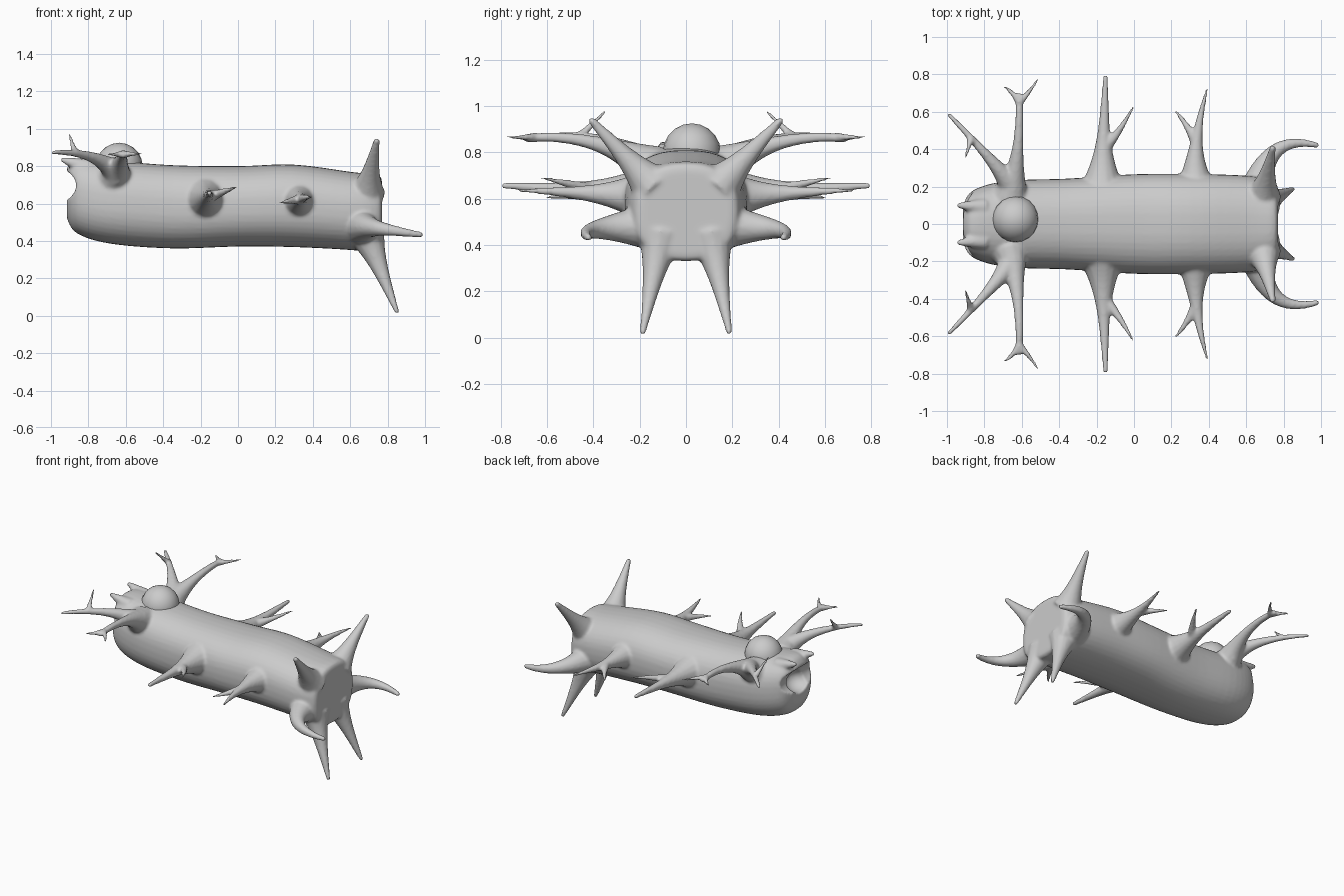
import bpy, bmesh, math
from mathutils import Vector

if "Cube" in bpy.data.objects:
    bpy.data.objects.remove(bpy.data.objects["Cube"])

grey = bpy.data.materials.new("pale_grey")
grey.diffuse_color = (0.6, 0.6, 0.6, 1)
grey.use_nodes = True
grey.node_tree.nodes["Principled BSDF"].inputs["Base Color"].default_value = grey.diffuse_color


def make_object(name, bm):
    bmesh.ops.recalc_face_normals(bm, faces=bm.faces[:])
    me = bpy.data.meshes.new(name)
    bm.to_mesh(me)
    bm.free()
    me.materials.append(grey)
    for p in me.polygons:
        p.use_smooth = True
    ob = bpy.data.objects.new(name, me)
    bpy.context.collection.objects.link(ob)
    return ob


def bridge(bm, rings):
    """Skin a row of rings into a closed solid."""
    n = len(rings[0])
    for a, b in zip(rings, rings[1:]):
        for i in range(n):
            bm.faces.new((a[i], a[(i + 1) % n], b[(i + 1) % n], b[i]))
    bm.faces.new(rings[0][::-1])
    bm.faces.new(rings[-1])


def limb(bm, start, end, root, shaft, tip, mid=None, n=14, steps=20):
    """Bent limb, flared at the root and tapering to the tip.
    Returns functions for its centre line and shaft radius."""
    s, e = Vector(start), Vector(end)
    ctrl = 2 * Vector(mid) - (s + e) / 2 if mid else (s + e) / 2

    def at(t):
        return s * (1 - t) ** 2 + ctrl * 2 * t * (1 - t) + e * t * t

    def radius(t):
        return shaft + (tip - shaft) * t

    rings = []
    for i in range(steps + 2):
        t = min(i / steps, 1)
        r = max(radius(t) + (root - shaft) * (1 - t) ** 4, 0.007)
        d = (at(t + 0.01) - at(t - 0.01)).normalized()
        c = at(t)
        if i > steps:  # rounded tip
            c, r = c + d * r * 0.6, r * 0.5
        up = Vector((0, 0, 1)) if abs(d.z) < 0.85 else Vector((0, 1, 0))
        u = d.cross(up).normalized()
        v = u.cross(d)
        rings.append([bm.verts.new(c + r * (math.cos(k * math.tau / n) * u
                      + math.sin(k * math.tau / n) * v)) for k in range(n)])
    bridge(bm, rings)
    return at, radius


def fork(bm, parent, t, end, sag=0.0):
    """Side prong leaving a parent limb at t, bowed along the parent."""
    at, radius = parent
    s, e = at(t), Vector(end)
    along = (at(t) - at(t - 0.1)).normalized()
    r = radius(t)
    limb(bm, s, e, r * 1.15, r * 0.95, 0.007, (s + e) / 2 + along * sag)


def ball(bm, centre, radii, seg=32):
    made = bmesh.ops.create_uvsphere(bm, u_segments=seg, v_segments=seg // 2, radius=1)
    for v in made["verts"]:
        v.co = Vector(centre) + Vector([a * b for a, b in zip(v.co, radii)])


def spline(pts, steps=5):
    """Catmull-Rom through the given vectors."""
    p = [Vector(q) for q in pts]
    p = [p[0]] + p + [p[-1]]
    out = []
    for a, b, c, d in zip(p, p[1:], p[2:], p[3:]):
        for i in range(steps):
            t = i / steps
            out.append(b + 0.5 * ((c - a) * t + (2 * a - 5 * b + 4 * c - d) * t * t
                                  + (3 * b - a - 3 * c + d) * t ** 3))
    return out + [p[-1]]


# Trunk stations: x, bottom z, top z, half width
stations = [(-0.915, 0.52, 0.79, 0.10), (-0.86, 0.44, 0.84, 0.18), (-0.68, 0.385, 0.83, 0.23),
            (-0.35, 0.36, 0.805, 0.243), (0.0, 0.37, 0.80, 0.266), (0.3, 0.367, 0.808, 0.268),
            (0.62, 0.35, 0.767, 0.257), (0.745, 0.33, 0.755, 0.228), (0.77, 0.36, 0.72, 0.19)]
bm = bmesh.new()
rings = []
for x, lo, hi, w in spline(stations):
    ring = []
    for k in range(40):
        c, s = math.cos(k * math.tau / 40), math.sin(k * math.tau / 40)
        e = 2 / 2.4
        ring.append(bm.verts.new((x, w * math.copysign(abs(c) ** e, c),
                    (lo + hi) / 2 + (hi - lo) / 2 * math.copysign(abs(s) ** e, s))))
    rings.append(ring)
bridge(bm, rings)


def add_side_limbs(bm):
    # tail spikes: upper, lower, curved side
    limb(bm, (0.69, 0.15, 0.66), (0.742, 0.41, 0.94), 0.10, 0.06, 0.016)
    limb(bm, (0.69, 0.11, 0.43), (0.85, 0.187, 0.02), 0.10, 0.062, 0.013)
    limb(bm, (0.66, 0.18, 0.48), (0.98, 0.42, 0.432), 0.10, 0.056, 0.016, (0.765, 0.395, 0.465))
    # middle branch and its fork
    p = limb(bm, (-0.17, 0.2, 0.62), (-0.152, 0.79, 0.657), 0.12, 0.044, 0.014)
    fork(bm, p, 0.34, (-0.005, 0.625, 0.69), -0.02)
    # rear branch and its fork
    p = limb(bm, (0.33, 0.2, 0.61), (0.393, 0.725, 0.637), 0.11, 0.045, 0.008, (0.337, 0.46, 0.625))
    fork(bm, p, 0.45, (0.22, 0.605, 0.602), 0.01)
    # head antler: straight arm with two prongs
    p = limb(bm, (-0.66, 0.16, 0.74), (-0.615, 0.69, 0.86), 0.10, 0.032, 0.019, (-0.62, 0.42, 0.845))
    fork(bm, p, 0.93, (-0.695, 0.735, 0.862), 0.01)
    fork(bm, p, 0.93, (-0.515, 0.775, 0.866), -0.01)
    # head antler: forward arm with an upright twig
    p = limb(bm, (-0.65, 0.2, 0.76), (-0.99, 0.585, 0.872), 0.08, 0.038, 0.012, (-0.79, 0.37, 0.85))
    fork(bm, p, 0.72, (-0.903, 0.35, 0.975))
    # pointed upper lip corner
    limb(bm, (-0.80, 0.09, 0.79), (-0.94, 0.10, 0.835), 0.05, 0.05, 0.014)


# Build one side's limbs, then mirror them
side = bmesh.new()
add_side_limbs(side)
for sign in (1, -1):
    temp = bpy.data.meshes.new("side_limbs")
    side.to_mesh(temp)
    for v in temp.vertices:
        v.co.y *= sign
    bm.from_mesh(temp)
    bpy.data.meshes.remove(temp)
side.free()
body = make_object("branched_body", bm)

# Mouth cutters: shallow wide notch and deeper cavity
cutters = []
for name, centre, radii in (("mouth_cutter", (-0.97, 0, 0.695), (0.115, 0.4, 0.088)),
                            ("cavity_cutter", (-0.90, 0, 0.665), (0.10, 0.095, 0.075))):
    bm = bmesh.new()
    ball(bm, centre, radii)
    cutters.append(make_object(name, bm))
    cutters[-1].hide_render = True
    cutters[-1].hide_viewport = True


def fuse(name):
    m = body.modifiers.new(name, 'REMESH')
    m.mode = 'VOXEL'
    m.voxel_size = 0.0085
    m.use_smooth_shade = True


# Fuse limbs and trunk, cut the mouth, soften the joints
fuse("fuse")
for cutter in cutters:
    m = body.modifiers.new("cut", 'BOOLEAN')
    m.operation = 'DIFFERENCE'
    m.object = cutter
fuse("clean")
m = body.modifiers.new("soften", 'SMOOTH')
m.factor = 0.5
m.iterations = 5

# Dome on the head
bm = bmesh.new()
ball(bm, (-0.635, 0.025, 0.80), (0.125, 0.125, 0.125), 20)
make_object("head_dome", bm)
